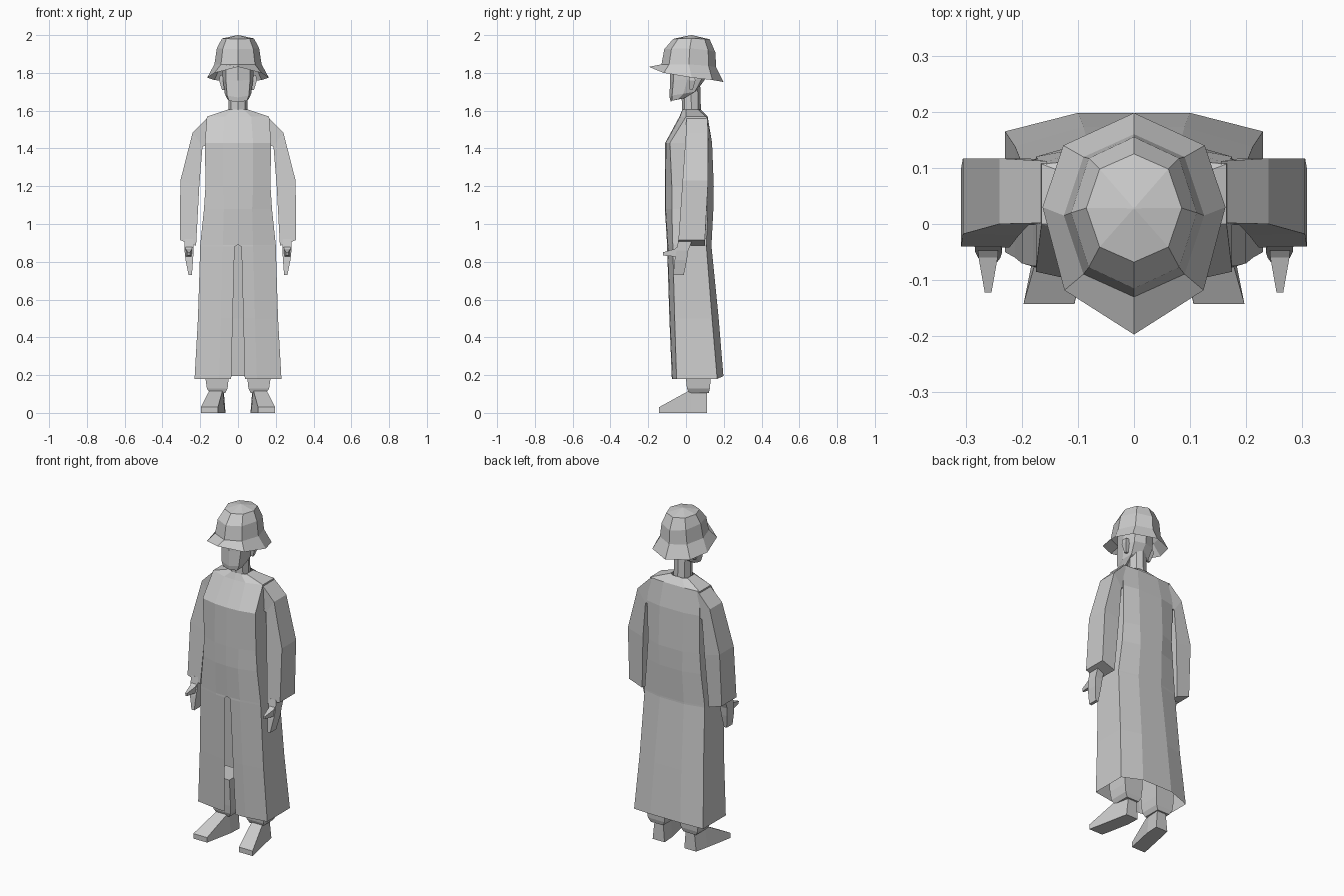
import bpy, bmesh


def loft(name, rings, closed=True, cap0=True, cap1=True, mirror=False):
    """Skin a list of point rings with flat quads."""
    bm = bmesh.new()
    rows = [[bm.verts.new(p) for p in r] for r in rings]
    n = len(rows[0])
    for a, b in zip(rows, rows[1:]):
        for i in range(n if closed else n - 1):
            j = (i + 1) % n
            bm.faces.new((a[i], a[j], b[j], b[i]))
    if cap0:
        bm.faces.new(rows[0])
    if cap1:
        bm.faces.new(rows[-1])
    bmesh.ops.recalc_face_normals(bm, faces=bm.faces)
    me = bpy.data.meshes.new(name)
    bm.to_mesh(me)
    bm.free()
    ob = bpy.data.objects.new(name, me)
    bpy.context.collection.objects.link(ob)
    if mirror:
        m = ob.modifiers.new("Mirror", 'MIRROR')
        m.use_clip = True
        m.merge_threshold = 0.001
    return ob


def oct_ring(rx, y0, y1, zf, zs, zb, k=0.72):
    """Eight-sided ring from front y0 to back y1, heights front/side/back."""
    c, r = (y0 + y1) / 2, (y1 - y0) / 2
    zfs, zbs = (zf + zs) / 2, (zb + zs) / 2
    half = [(0, y0, zf), (rx * k, c - r * k, zfs), (rx, c, zs),
            (rx * k, c + r * k, zbs), (0, y1, zb)]
    return half + [(-x, y, z) for x, y, z in half[3:0:-1]]


def box_ring(x0, x1, y0, y1, z, zb=None):
    zb = z if zb is None else zb
    return [(x0, y0, z), (x1, y0, z), (x1, y1, zb), (x0, y1, zb)]


# Long coat: half sections, open hem and front slit
# z, slit x, front y, mid x, side x, front corner y, back corner y, back y
sections = [
    (1.605, 0, -.02, .03, .055, .0, .065, .08),
    (1.568, 0, -.035, .07, .165, .0, .107, .115),
    (1.43, 0, -.11, .08, .175, -.085, .12, .138),
    (1.20, 0, -.112, .08, .172, -.075, .115, .147),
    (1.08, 0, -.112, .075, .18, -.075, .115, .145),
    (.89, 0, -.10, .08, .20, -.07, .108, .135),
    (.88, .018, -.10, .08, .20, -.07, .108, .135),
    (.50, .028, -.088, .09, .212, -.06, .138, .173),
    (.18, .036, -.075, .10, .23, -.05, .165, .198),
]
rings = []
for z, c, fy, mx, sx, cy, byc, by in sections:
    zb = z + (.015 if z < .2 else 0)
    rings.append([(c, fy, z), (mx, fy + .004, z), (sx, cy, z), (sx, byc, z),
                  (mx, by, zb), (0, by, zb)])
loft("coat", rings, closed=False, cap0=False, cap1=False, mirror=True)

# Sleeves: outer x, outer z, inner x, inner z, front y, back y
sleeve = [(.155, 1.57, .155, 1.42, .0, .112),
          (.24, 1.485, .188, 1.41, -.002, .117),
          (.305, 1.23, .205, 1.20, -.02, .117),
          (.308, .915, .222, .885, -.042, .10)]
loft("sleeve", [[(xo, y0 + .002, zo), (xo, y1, zo), (xi, y1, zi), (xi, y0, zi)]
                for xo, zo, xi, zi, y0, y1 in sleeve], mirror=True)

# Hands: palm with fingers, and a pointed thumb
loft("hand", [box_ring(.237, .283, -.04, .035, .92),
              box_ring(.235, .283, -.05, .012, .86),
              box_ring(.238, .278, -.06, .005, .81),
              box_ring(.244, .262, -.068, -.012, .73)], mirror=True)
loft("thumb", [[(.24, -.02, .90), (.28, -.02, .90), (.278, -.03, .83), (.243, -.03, .83)],
               [(.243, -.06, .868), (.277, -.06, .868), (.274, -.06, .828), (.247, -.06, .828)],
               [(.254, -.122, .85), (.266, -.122, .85), (.265, -.122, .833), (.255, -.122, .833)]],
     mirror=True)

# Trouser legs showing below the hem
loft("trouser_leg", [box_ring(.05, .175, -.01, .135, .34),
                     box_ring(.05, .172, .0, .13, .18),
                     box_ring(.055, .165, .005, .127, .13),
                     box_ring(.068, .15, .015, .12, .105)], mirror=True)

# Shoes: splayed outward, lofted heel to toe (y, inner x, outer x, top z)
shoe = [(.11, .066, .145, .125), (.03, .07, .162, .125), (-.143, .106, .197, .03)]
loft("shoe", [[(a, y, 0), (b, y, 0), (b - .014 * (t > .1), y, t), (a + .01 * (t > .1), y, t)]
              for y, a, b, t in shoe], mirror=True)

# Neck
loft("neck", [oct_ring(.052, -.02, .08, 1.57, 1.57, 1.57),
              oct_ring(.048, -.025, .075, 1.74, 1.74, 1.74)])

# Head: boxy eight-sided skull with a flat face
loft("head", [oct_ring(.056, -.08, -.005, 1.645, 1.66, 1.67, .85),
              oct_ring(.07, -.087, .06, 1.67, 1.69, 1.71, .82),
              oct_ring(.08, -.085, .10, 1.76, 1.765, 1.765, .8),
              oct_ring(.085, -.085, .11, 1.86, 1.86, 1.86, .76)])

# Ears
loft("ear", [box_ring(.07, .085, .02, .035, 1.71),
             box_ring(.075, .10, .015, .05, 1.76),
             box_ring(.075, .095, .015, .045, 1.79)], mirror=True)

# Hat: domed crown with a drooping brim pointed at the front
hat = [oct_ring(.002, .026, .03, 2.0, 2.0, 2.0),
       oct_ring(.085, -.068, .125, 1.98, 1.982, 1.978),
       oct_ring(.112, -.115, .155, 1.925, 1.93, 1.91),
       oct_ring(.125, -.13, .16, 1.845, 1.845, 1.83)]
brim = [(0, -.197, 1.832), (.124, -.118, 1.80), (.163, .03, 1.775),
        (.126, .14, 1.762), (0, .198, 1.752)]
hat.append(brim + [(-x, y, z) for x, y, z in brim[3:0:-1]])
loft("hat", hat, cap1=False)
